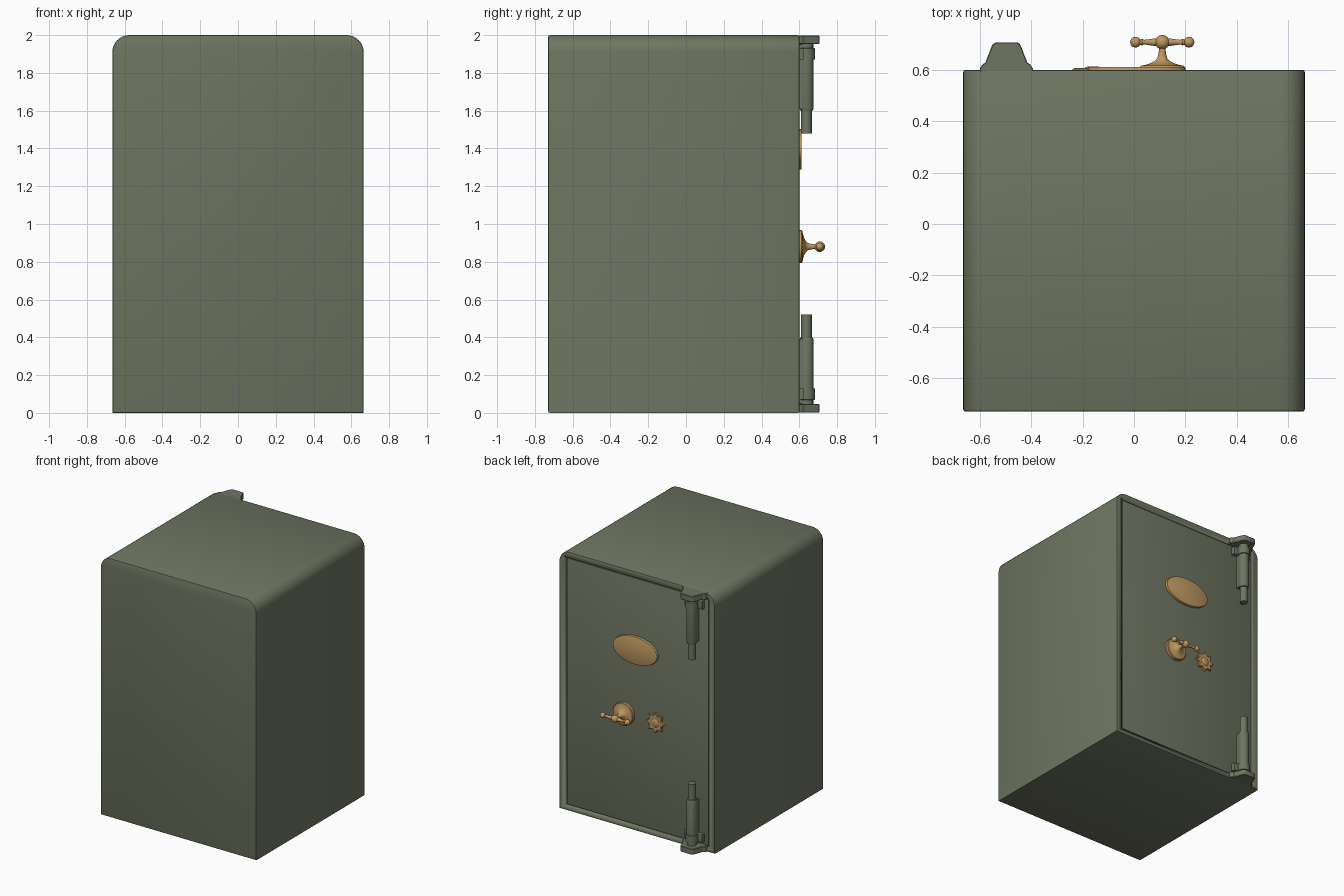
import bpy, bmesh, math
from mathutils import Matrix, Vector

if "Cube" in bpy.data.objects:
    bpy.data.objects.remove(bpy.data.objects["Cube"])


def material(name, rgb):
    m = bpy.data.materials.new(name)
    m.diffuse_color = (*rgb, 1)
    m.use_nodes = True
    m.node_tree.nodes["Principled BSDF"].inputs["Base Color"].default_value = m.diffuse_color
    return m


GREEN = material("olive green paint", (0.155, 0.180, 0.120))
BRASS = material("brass", (0.52, 0.32, 0.12))


def finish(bm, name, mat, angle=35):
    bmesh.ops.recalc_face_normals(bm, faces=bm.faces)
    me = bpy.data.meshes.new(name)
    bm.to_mesh(me)
    bm.free()
    ob = bpy.data.objects.new(name, me)
    bpy.context.collection.objects.link(ob)
    me.materials.append(mat)
    bpy.ops.object.select_all(action='DESELECT')
    ob.select_set(True)
    bpy.context.view_layer.objects.active = ob
    bpy.ops.object.shade_smooth_by_angle(angle=math.radians(angle))
    return ob


def prism(name, pts, direction, mat, bevel=0.0, segs=2):
    """Extrude a flat outline (3D points); bevel the edges of both end caps."""
    bm = bmesh.new()
    f = bm.faces.new([bm.verts.new(p) for p in pts])
    res = bmesh.ops.extrude_face_region(bm, geom=[f], use_keep_orig=True)
    vs = [g for g in res['geom'] if isinstance(g, bmesh.types.BMVert)]
    bmesh.ops.translate(bm, verts=vs, vec=direction)
    bmesh.ops.recalc_face_normals(bm, faces=bm.faces)
    if bevel:
        d = Vector(direction).normalized()
        caps = [f for f in bm.faces if abs(f.normal.dot(d)) > 0.99 and len(f.verts) == len(pts)]
        edges = list({e for f in caps for e in f.edges})
        bmesh.ops.bevel(bm, geom=edges, offset=bevel, segments=segs, affect='EDGES', profile=0.5)
    return finish(bm, name, mat)


def box(name, x0, x1, y0, y1, z0, z1, mat, bevel=0.0):
    pts = [(x0, y0, z0), (x1, y0, z0), (x1, y0, z1), (x0, y0, z1)]
    return prism(name, pts, (0, y1 - y0, 0), mat, bevel)


def lathe(name, profile, loc, axis, mat, segs=24):
    """Spin (radius, height) pairs round an axis through loc."""
    bm = bmesh.new()
    rings = []
    for r, h in profile:
        rings.append([bm.verts.new((r * math.cos(2 * math.pi * i / segs),
                                    r * math.sin(2 * math.pi * i / segs), h)) for i in range(segs)])
    for a, b in zip(rings, rings[1:]):
        for i in range(segs):
            j = (i + 1) % segs
            bm.faces.new((a[i], a[j], b[j], b[i]))
    bm.faces.new(rings[0])
    bm.faces.new(rings[-1])
    rot = Vector((0, 0, 1)).rotation_difference(Vector(axis)).to_matrix().to_4x4()
    bm.transform(Matrix.Translation(loc) @ rot)
    return finish(bm, name, mat)


# safe body: rounded top corners, square bottom
W, R, Y0, Y1 = 0.665, 0.09, -0.73, 0.60
outline = [(-W, Y0, 0), (W, Y0, 0)]
for cx, start in ((W - R, 0), (R - W, 90)):
    for k in range(9):
        a = math.radians(start + k * 90 / 8)
        outline.append((cx + R * math.cos(a), Y0, 2 - R + R * math.sin(a)))
body = prism("safe_body", outline, (0, Y1 - Y0, 0), GREEN, 0.008)

# door opening cut into the back side
cutter = box("door_opening_cutter", -0.615, 0.615, 0.565, 0.7, 0.035, 1.955, GREEN)
cutter.hide_render = True
bpy.context.view_layer.objects.active = body
mod = body.modifiers.new("door_opening", 'BOOLEAN')
mod.operation = 'DIFFERENCE'
mod.solver = 'EXACT'
mod.object = cutter
bpy.ops.object.modifier_apply(modifier=mod.name)
bpy.data.objects.remove(cutter)

# door leaf, leaving a fine gap all round
DOOR = 0.592
box("door", -0.606, 0.606, 0.55, DOOR, 0.044, 1.946, GREEN, 0.004)

# hinges, the lower one mirrored from the upper one
HX, HY = -0.497, 0.638
for side, flip in (("upper", False), ("lower", True)):
    def Z(z):
        return 2 - z if flip else z
    s = -1 if flip else 1
    half = [(0.103, 0.58), (0.103, 0.606), (0.092, 0.622), (0.082, 0.628),
            (0.056, 0.695), (0.050, 0.703), (0.042, 0.707)]
    pts = [(HX + x, y, Z(1.953)) for x, y in half]
    pts += [(HX - x, y, Z(1.953)) for x, y in reversed(half)]
    prism(side + "_hinge_bracket", pts, (0, 0, s * 0.045), GREEN, 0.003, 1)
    prof = [(0.028, 1.48), (0.028, 1.60), (0.034, 1.602), (0.038, 1.615), (0.038, 1.87),
            (0.044, 1.872), (0.044, 1.93), (0.036, 1.932), (0.036, 1.96)]
    lathe(side + "_hinge_knuckle", [(r, Z(z)) for r, z in prof], (HX, HY, 0), (0, 0, 1), GREEN, 16)
    z0, z1 = sorted((Z(1.87), Z(1.93)))
    box(side + "_hinge_lug", HX - 0.075, HX + 0.075, 0.58, 0.622, z0, z1, GREEN, 0.004)
    z0, z1 = sorted((Z(1.61), Z(1.95)))
    box(side + "_hinge_leaf", HX - 0.03, HX + 0.03, 0.58, HY, z0, z1, GREEN)

# oval plate
oval = [(0.01 + 0.19 * math.cos(2 * math.pi * i / 48), 0.585,
         1.395 + 0.107 * math.sin(2 * math.pi * i / 48)) for i in range(48)]
prism("oval_plate", oval, (0, 0.027, 0), BRASS, 0.005)

# star-shaped keyhole cover
star = []
for i in range(16):
    r = 0.056 if i % 2 else 0.08
    a = math.pi * i / 8
    star.append((-0.16 + r * math.cos(a), 0.585, 0.88 + r * math.sin(a)))
prism("keyhole_cover", star, (0, 0.022, 0), BRASS, 0.004, 1)
lathe("keyhole_boss", [(0.032, 0), (0.032, 0.022), (0.026, 0.027), (0.012, 0.029)],
      (-0.16, 0.585, 0.88), (0, 1, 0), BRASS)

# handle rosette and stem
HANDLE = (0.11, 0.585, 0.88)
lathe("handle_rosette", [(0.087, 0), (0.087, 0.027), (0.082, 0.032), (0.066, 0.034),
                         (0.045, 0.041), (0.032, 0.048), (0.02, 0.058), (0.015, 0.075),
                         (0.012, 0.10), (0.014, 0.13)], HANDLE, (0, 1, 0), BRASS, 32)


# handle crossbar: centre ball, tapered arms and end balls
def ball(c, r, a0, a1, n=8):
    return [(max(r * math.sin(t), 0.001), c - r * math.cos(t))
            for t in (math.radians(a0 + (a1 - a0) * k / n) for k in range(n + 1))]


bar = (ball(-0.104, 0.021, 0, 150) + [(0.013, -0.078), (0.009, -0.07), (0.013, -0.04), (0.015, -0.03)]
       + ball(0, 0.028, 30, 150) + [(0.015, 0.03), (0.013, 0.04), (0.009, 0.07), (0.013, 0.078)]
       + ball(0.104, 0.021, 30, 180))
lathe("handle_crossbar", bar, (0.11, 0.708, 0.88), (1, 0, 0), BRASS, 20)
